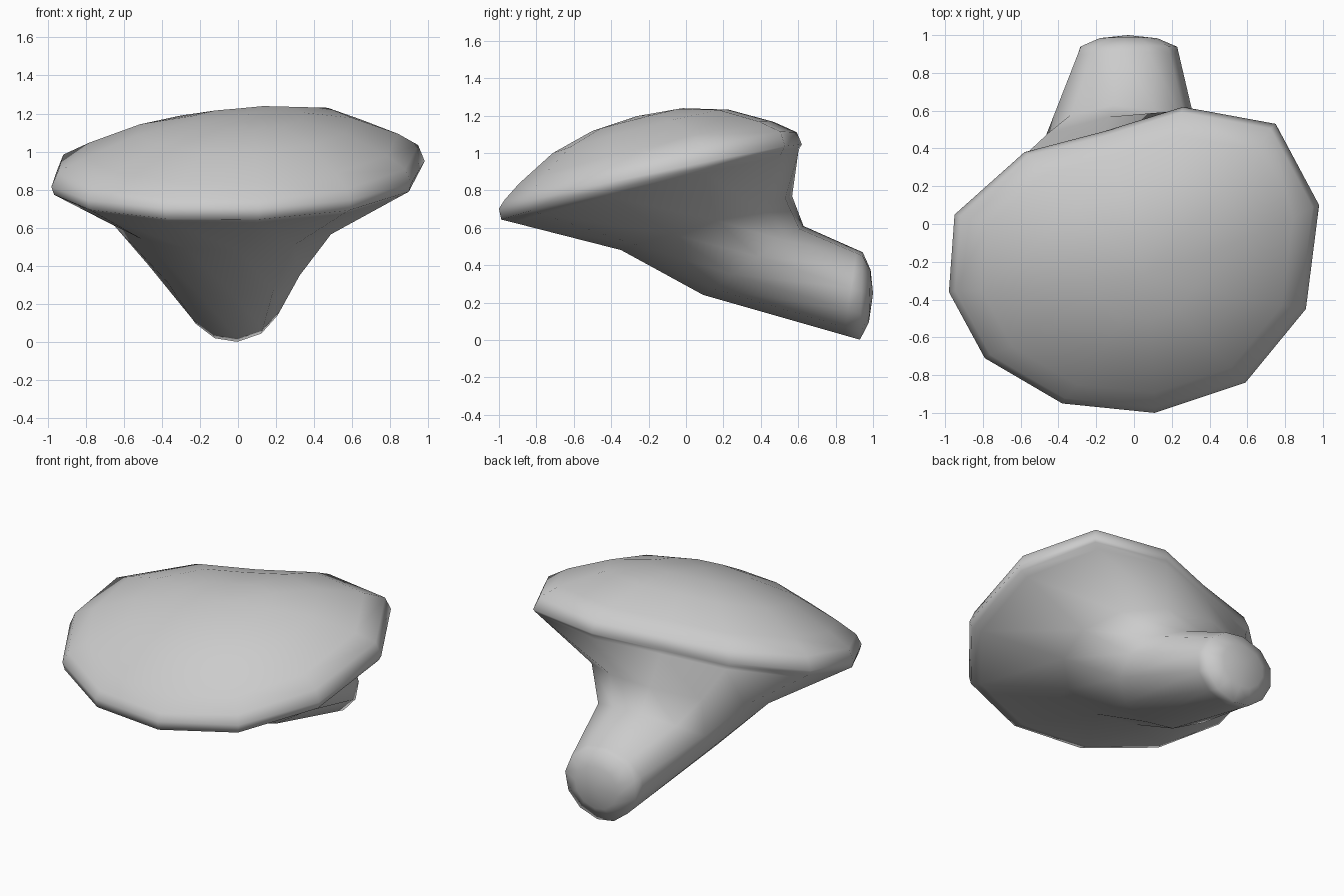
import bpy, bmesh, math
from mathutils import Vector

if "Cube" in bpy.data.objects:
    bpy.data.objects.remove(bpy.data.objects["Cube"])

# Twelve-sided uneven rim outline, seen from above
RIM = [(-0.95, 0.05), (-0.98, -0.36), (-0.79, -0.71), (-0.38, -0.95),
       (0.11, -1.0), (0.59, -0.84), (0.91, -0.45), (0.98, 0.10),
       (0.75, 0.53), (0.26, 0.62), (-0.16, 0.49), (-0.58, 0.38)]
N = len(RIM)
CY = -0.19
NORMAL = Vector((-0.02, -0.25, 0.96)).normalized()


def rim_ring(scale, base, slope, lift=0.0, shift=0.0, curl=0.0):
    """Scaled copy of the rim on the tilted cap plane, lifted along its normal."""
    pts = []
    for x, y in RIM:
        px = x * scale + shift
        py = CY + (y - CY) * scale
        z = base + slope * py + 0.02 * px + curl * px * px
        pts.append(Vector((px, py, z)) + NORMAL * lift)
    return pts


def stem_ring(cx, half_width, bottom, top, scale=1.0, dy=0.0):
    """Oval section spanning the bottom and top (y, z) points, slimmer low on the left."""
    lo, hi = Vector((0, *bottom)), Vector((0, *top))
    mid, half = (lo + hi) / 2, (hi - lo) / 2 * scale
    pts = []
    for i in range(N):
        a = math.radians(-84 + (i - 4) * 30)
        w = half_width * scale * math.cos(a)
        if w < 0:
            w *= 1 + 0.14 * math.sin(a)
        pts.append(mid + half * math.sin(a) + Vector((cx + w, dy, 0)))
    return pts


def between(a, b, t):
    """Support ring that keeps the smooth shading tight near an edge."""
    return [p.lerp(q, t) for p, q in zip(a, b)]


under = rim_ring(0.985, 0.878, 0.239)
flare = stem_ring(-0.06, 0.60, (-0.35, 0.48), (0.57, 0.77))
neck = stem_ring(-0.06, 0.42, (0.09, 0.24), (0.63, 0.61))
end = stem_ring(-0.03, 0.26, (0.93, 0.0), (0.945, 0.47))

rings = [
    # domed cap
    rim_ring(0.30, 0.957, 0.25, 0.275, 0.06),
    rim_ring(0.58, 0.955, 0.245, 0.21, 0.04, 0.03),
    rim_ring(0.84, 0.955, 0.24, 0.09, 0.02, 0.03),
    # rim band
    rim_ring(0.965, 0.968, 0.23, curl=0.03),
    rim_ring(1.0, 0.910, 0.21),
    under,
    # flared gills and stem
    between(under, flare, 0.10),
    flare,
    neck,
    between(neck, end, 0.90),
    end,
    # rounded stem end
    stem_ring(-0.03, 0.26, (0.93, 0.0), (0.945, 0.47), 0.6, 0.045),
]

bm = bmesh.new()
loops = [[bm.verts.new(p) for p in ring] for ring in rings]
for a, b in zip(loops, loops[1:]):
    for i in range(N):
        j = (i + 1) % N
        bm.faces.new((a[i], a[j], b[j], b[i]))
# close cap crown and stem tip with fans
crown = bm.verts.new(Vector((0.06, -0.19, 0.911)) + NORMAL * 0.295)
tip = bm.verts.new((-0.03, 1.0, 0.25))
for centre, loop in ((crown, loops[0]), (tip, loops[-1])):
    for i in range(N):
        bm.faces.new((centre, loop[i], loop[(i + 1) % N]))
bmesh.ops.recalc_face_normals(bm, faces=bm.faces)
for f in bm.faces:
    f.smooth = True

mesh = bpy.data.meshes.new("mushroom")
bm.to_mesh(mesh)
bm.free()
obj = bpy.data.objects.new("mushroom", mesh)
bpy.context.collection.objects.link(obj)
